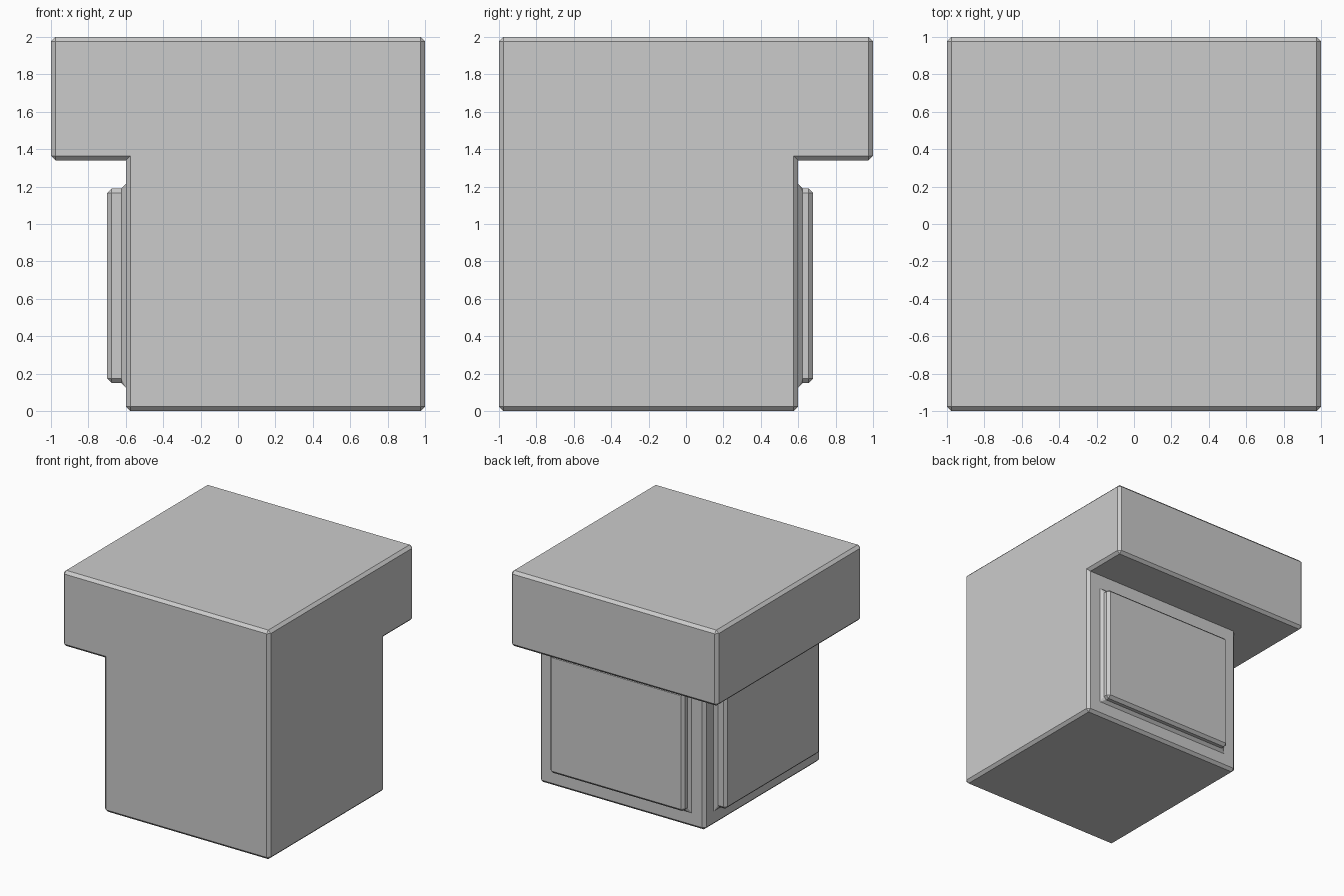
import bpy
import bmesh
from mathutils import Matrix, Vector

if "Cube" in bpy.data.objects:
    bpy.data.objects.remove(bpy.data.objects["Cube"])

SLAB_Z = 1.34    # underside of the overhanging top
bm = bmesh.new()

# Body block
bmesh.ops.create_cube(bm, size=1, matrix=Matrix.Translation((0.2, -0.2, 1)) @ Matrix.Diagonal((1.6, 1.6, 2, 1)))
bmesh.ops.bisect_plane(bm, geom=bm.verts[:] + bm.edges[:] + bm.faces[:],
                       plane_co=(0, 0, SLAB_Z), plane_no=(0, 0, 1))


def side_face(normal, upper):
    n = Vector(normal)
    bm.normal_update()
    return [f for f in bm.faces if f.normal.dot(n) > 0.99
            and (f.calc_center_median().z > SLAB_Z) == upper][0]


# Overhanging top, pushed out to the left and back
out = bmesh.ops.extrude_face_region(bm, geom=[side_face((-1, 0, 0), True), side_face((0, 1, 0), True)])
for v in out["geom"]:
    if isinstance(v, bmesh.types.BMVert):
        if v.co.x < -0.59:
            v.co.x = -1
        if v.co.y > 0.59:
            v.co.y = 1
bmesh.ops.recalc_face_normals(bm, faces=bm.faces[:])
bmesh.ops.dissolve_limit(bm, angle_limit=0.01, verts=bm.verts[:], edges=bm.edges[:])

# Raised panels on the left and back sides
for normal, depth in (((-1, 0, 0), 0.1), ((0, 1, 0), 0.08)):
    face = side_face(normal, False)
    bmesh.ops.inset_individual(bm, faces=[face], thickness=0.15, use_even_offset=True)
    bmesh.ops.inset_individual(bm, faces=[face], thickness=0, depth=depth)

mesh = bpy.data.meshes.new("panelled_block")
bm.to_mesh(mesh)
bm.free()
block = bpy.data.objects.new("panelled_block", mesh)
bpy.context.collection.objects.link(block)

# Chamfer on every sharp edge
bevel = block.modifiers.new("chamfer", "BEVEL")
bevel.width = 0.024
bevel.segments = 1
bevel.limit_method = "ANGLE"
